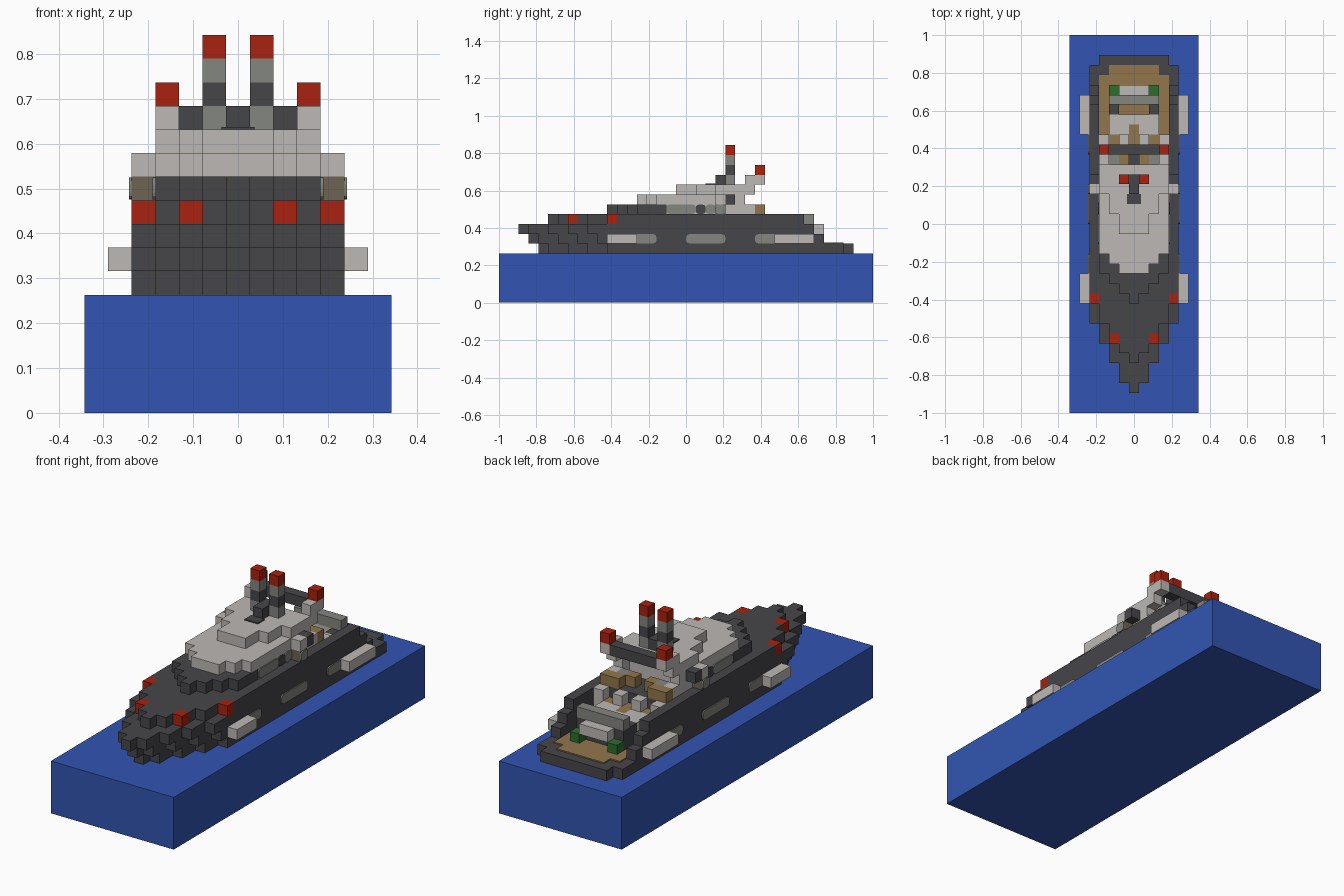
import bpy, bmesh
from mathutils import Vector

U = 1 / 19          # block edge length
THIN = 0.006        # thickness of painted plates

cube = bpy.data.objects.get("Cube")
if cube:
    bpy.data.objects.remove(cube, do_unlink=True)


def material(name, rgb):
    lin = [((c / 255 + 0.055) / 1.055) ** 2.4 for c in rgb] + [1.0]
    m = bpy.data.materials.new(name)
    m.use_nodes = True
    m.diffuse_color = lin
    m.node_tree.nodes["Principled BSDF"].inputs["Base Color"].default_value = lin
    return m


BLUE = material("water blue", (50, 85, 178))
DARK = material("charcoal", (70, 70, 74))
LIGHT = material("warm white", (189, 184, 181))
GRAY = material("window gray", (132, 134, 128))
RED = material("signal red", (168, 34, 14))
TAN = material("teak", (146, 118, 76))
TAUPE = material("taupe", (108, 99, 84))
GREEN = material("plant green", (45, 110, 45))


def add_box(bm, lo, hi, round_by=0):
    """Box between two corners, optionally with its x-parallel edges rounded."""
    lo, hi = Vector(lo), Vector(hi)
    verts = bmesh.ops.create_cube(bm, size=1)["verts"]
    for v in verts:
        v.co = Vector(a + (b - a) * (c + 0.5) for a, b, c in zip(lo, hi, v.co))
    if round_by:
        edges = {e for v in verts for e in v.link_edges
                 if abs(e.verts[0].co.x - e.verts[1].co.x) > 1e-5}
        bmesh.ops.bevel(bm, geom=list(edges), offset=round_by, segments=3,
                        profile=0.5, affect="EDGES")


def finish(name, bm, mat):
    mesh = bpy.data.meshes.new(name)
    bm.to_mesh(mesh)
    bm.free()
    mesh.materials.append(mat)
    ob = bpy.data.objects.new(name, mesh)
    bpy.context.collection.objects.link(ob)
    return ob


def blocks(name, mat, *spans):
    """Spans (i0, i1, j0, j1, k0, k1): columns inclusive, rows and layers half open.
    A span away from the centre line is mirrored to the other side."""
    bm = bmesh.new()
    for i0, i1, j0, j1, k0, k1 in spans:
        sides = [(i0, i1)] if i0 <= 0 else [(i0, i1), (-i1, -i0)]
        for a, b in sides:
            add_box(bm, ((a - 0.5) * U, j0 * U - 1, k0 * U),
                    ((b + 0.5) * U, j1 * U - 1, k1 * U))
    return finish(name, bm, mat)


def tier(name, mat, k, starts, end):
    """One layer with a stepped bow: starts[n] is the first row of column n."""
    return blocks(name, mat, *[(n, n, s, end, k, k + 1) for n, s in enumerate(starts)])


def side_plates(name, mat, col, k, rows, round_by):
    """Thin rounded plates on both flanks, outside column col."""
    bm = bmesh.new()
    x = (col + 0.5) * U
    for j0, j1 in rows:
        for a, b in ((x, x + THIN), (-x - THIN, -x)):
            add_box(bm, (a, j0 * U - 1, k * U + 0.002),
                    (b, j1 * U - 1, (k + 1) * U - 0.002), round_by)
    return finish(name, bm, mat)


# Water
blocks("water", BLUE, (-6, 6, 0, 38, 0, 5))

# Hull: bow steps forward with height, stern terraces are open inside
BOW = (2, 3, 5, 7, 9)
tier("hull_bottom", DARK, 5, [s + 2 for s in BOW], 35)
tier("hull_lower", DARK, 6, [s + 1 for s in BOW], 27)
tier("hull_middle", DARK, 7, BOW, 27)
tier("hull_upper", DARK, 8, (5, 6, 8, 9, 12), 27)
blocks("foredeck_lamp_base", DARK, (3, 3, 9, 9.01, 8, 9))
blocks("swim_platform", DARK, (-3, 3, 35, 36, 5, 6))
blocks("stern_walls", DARK, (4, 4, 27, 33, 6, 7), (4, 4, 27, 32, 7, 8), (4, 4, 27, 31, 8, 9))
blocks("bow_lights", RED, (2, 2, 7, 8, 8, 9), (4, 4, 11, 12, 8, 9))
side_plates("hull_windows", GRAY, 4, 6, ((12, 16), (19, 23), (26, 30)), 0.018)
blocks("lifeboats", LIGHT, (5, 5, 11, 14, 6, 7), (5, 5, 28, 32, 6, 7))

# Stern deck and furniture
T = THIN / U
blocks("stern_deck", TAN, (-3, 3, 27, 34, 6, 6 + T), (-2, 2, 34, 35, 6, 6 + T))
blocks("stern_stairs", LIGHT, (-2, 2, 29, 30, 6, 8), (1, 2, 28, 29, 6, 8),
       (3, 3, 27, 28, 6, 9), (1, 1, 27, 28, 6, 9))
blocks("stern_landing", TAN, (0, 0, 27, 29, 6, 8), (2, 2, 27, 28, 6, 8),
       (-1, 1, 30, 31, 6, 7))
blocks("stern_posts", DARK, (2, 2, 30, 31, 6, 8), (-1, 1, 31, 32, 6, 7))
blocks("stern_bar", GRAY, (-2, 2, 31, 32, 8, 9))
blocks("stern_bar_support", DARK, (2, 2, 31, 32, 6, 8))
blocks("stern_counter", LIGHT, (-1, 1, 31, 33, 7, 8))
blocks("planters", GREEN, (2, 2, 32, 33, 6, 7))

# Main cabin
tier("cabin_front", DARK, 9, (11, 12, 13, 14), 17)
blocks("cabin_body", LIGHT, (-3, 3, 17, 24, 9, 10), (3, 3, 24, 26, 9, 10))
side_plates("cabin_windows", GRAY, 3, 9, ((17, 20), (21, 22)), 0.015)
side_plates("cabin_doors", DARK, 3, 9, ((20, 21),), 0.015)
blocks("cabin_seats", TAN, (1, 1, 25, 26, 9, 10), (2, 3, 26, 27, 9, 10))
blocks("cabin_cushions", GRAY, (2, 2, 25, 26, 9, 10))
tier("upper_cabin", LIGHT, 10, (14, 14, 15, 16), 24)
blocks("upper_cabin_back", LIGHT, (3, 3, 24, 25, 10, 11))

# Bridge wings
blocks("wing_pillars", TAUPE, (4, 4, 22, 23, 9, 10))
side_plates("wing_windows", GRAY, 4, 9, ((22, 23),), 0.015)
blocks("wing_tops", LIGHT, (4, 4, 22, 23, 10, 11))
blocks("wing_boxes", DARK, (4, 4, 23, 24, 10, 11))

# Roof, rear arch and masts
tier("roof", LIGHT, 11, (18, 18, 20, 22), 25)
blocks("roof_rear_corners", LIGHT, (3, 3, 25, 26, 11, 12))
blocks("arch_pillars", LIGHT, (3, 3, 25, 27, 12, 13))
blocks("arch_beam", DARK, (-2, 2, 26, 27, 12, 13))
blocks("arch_lights", RED, (3, 3, 26, 27, 13, 14))
blocks("radar", DARK, (0, 0, 22, 24, 12, 13))
blocks("radar_foot", DARK, (-0.2, 0.2, 21, 22, 12, 12 + T))
blocks("mast_bases", GRAY, (1, 1, 23, 24, 12, 13))
blocks("mast_lower", DARK, (1, 1, 23, 24, 13, 14))
blocks("mast_upper", GRAY, (1, 1, 23, 24, 14, 15))
blocks("mast_lights", RED, (1, 1, 23, 24, 15, 16))
